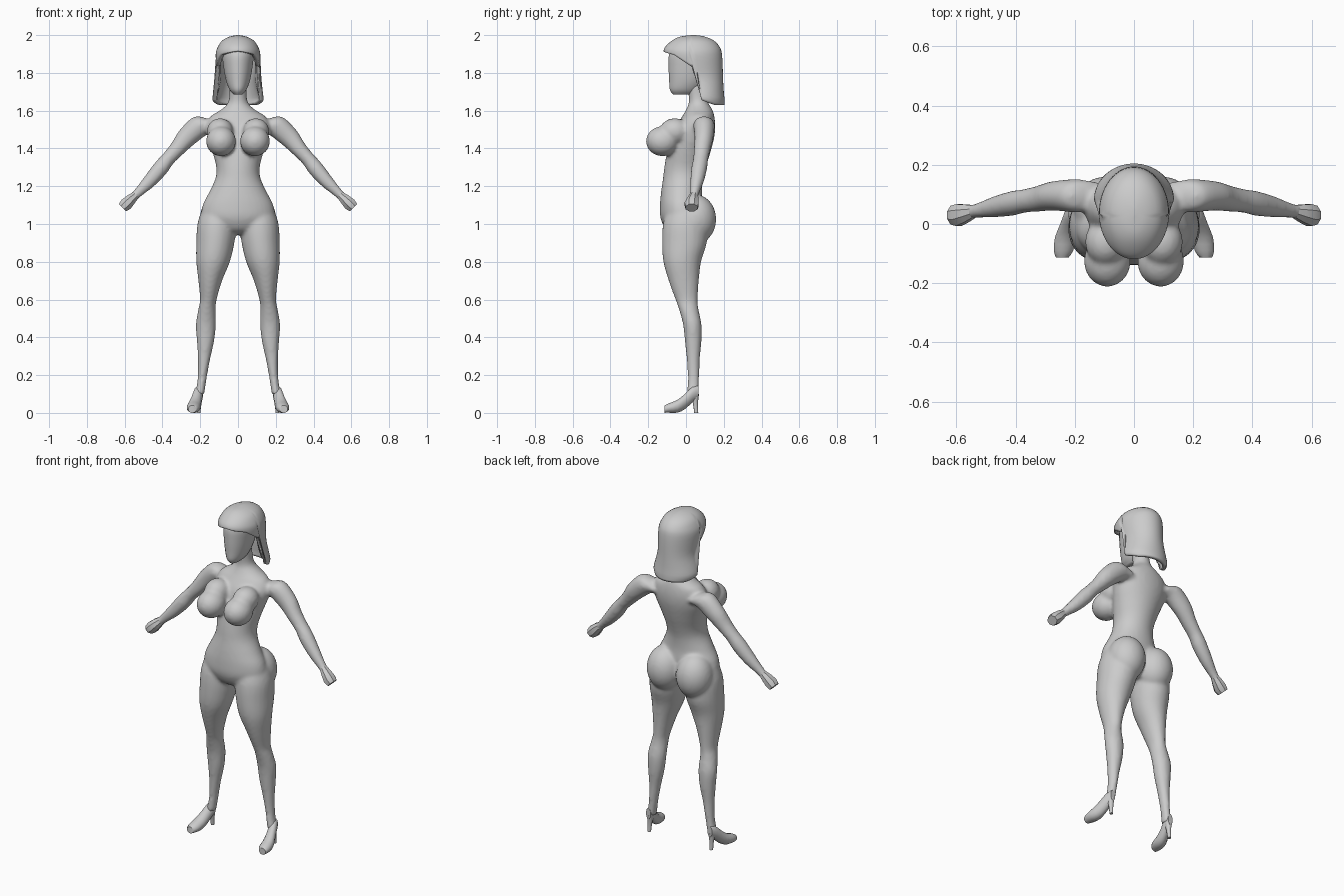
import bpy, bmesh, math
from mathutils import Vector

if "Cube" in bpy.data.objects:
    bpy.data.objects.remove(bpy.data.objects["Cube"])

X, Y, Z = Vector((1, 0, 0)), Vector((0, 1, 0)), Vector((0, 0, 1))

grey = bpy.data.materials.new("plain grey")
grey.diffuse_color = (0.6, 0.6, 0.6, 1)
grey.use_nodes = True
grey.node_tree.nodes["Principled BSDF"].inputs["Base Color"].default_value = grey.diffuse_color


def spline(rows, t):
    """Catmull-Rom sample of a list of number rows."""
    i = min(int(t), len(rows) - 2)
    f = t - i
    p = [rows[min(max(i + k, 0), len(rows) - 1)] for k in (-1, 0, 1, 2)]
    return [0.5 * (2 * b + (c - a) * f + (2 * a - 5 * b + 4 * c - d) * f * f
                   + (3 * b - a - 3 * c + d) * f ** 3) for a, b, c, d in zip(*p)]


def finish(name, bm, angle=50):
    bmesh.ops.recalc_face_normals(bm, faces=bm.faces)
    me = bpy.data.meshes.new(name)
    bm.to_mesh(me)
    bm.free()
    ob = bpy.data.objects.new(name, me)
    bpy.context.collection.objects.link(ob)
    me.materials.append(grey)
    bpy.ops.object.select_all(action='DESELECT')
    ob.select_set(True)
    bpy.context.view_layer.objects.active = ob
    bpy.ops.object.shade_smooth_by_angle(angle=math.radians(angle))
    return ob


def loft(name, rings, u=X, v=Y, n=24, steps=4, side=1, angle=50):
    """Closed tube through rings of (x, y, z, radius along u, radius along v)."""
    bm = bmesh.new()
    count = (len(rings) - 1) * steps
    prev = None
    for k in range(count + 1):
        x, y, z, a, b = spline(rings, k / steps)
        loop = []
        for j in range(n):
            w = 2 * math.pi * (j + 0.5) / n
            p = Vector((x, y, z)) + u * a * math.cos(w) + v * b * math.sin(w)
            loop.append(bm.verts.new((p.x * side, p.y, p.z)))
        if prev:
            for j in range(n):
                m = (j + 1) % n
                bm.faces.new((prev[j], prev[m], loop[m], loop[j]))
        if k in (0, count):
            bm.faces.new(loop)
        prev = loop
    return finish(name, bm, angle)


def upright(rows):
    """(centre x, front y, back y, z, half width) -> loft rings."""
    return [(cx, (f + b) / 2, z, hw, (b - f) / 2) for cx, f, b, z, hw in rows]


def ball(name, centre, radii):
    bm = bmesh.new()
    bmesh.ops.create_uvsphere(bm, u_segments=32, v_segments=20, radius=1)
    for w in bm.verts:
        w.co = Vector(c + r * q for c, r, q in zip(centre, radii, w.co))
    return finish(name, bm)


# Torso from the neck to the crotch
parts = [loft("body", upright([
    (0, .005, .10, 1.74, .046), (0, .015, .115, 1.65, .05), (0, .0, .14, 1.605, .09),
    (0, -.02, .15, 1.57, .145), (0, -.05, .155, 1.52, .168), (0, -.07, .15, 1.46, .16),
    (0, -.10, .13, 1.38, .135), (0, -.115, .105, 1.30, .115), (0, -.122, .09, 1.24, .12),
    (0, -.132, .085, 1.17, .152), (0, -.138, .09, 1.10, .187), (0, -.135, .09, 1.03, .19),
    (0, -.105, .07, .97, .13), (0, -.06, .05, .945, .05)]), n=32)]

ARM_UP = Vector((.70, 0, .72))
for s in (1, -1):
    # Legs, arms and rounded masses that merge into the body
    parts.append(loft("leg", upright([
        (.10, -.10, .09, 1.08, .09), (.112, -.122, .11, 1.0, .103), (.12, -.127, .11, .9, .101),
        (.132, -.12, .08, .8, .089), (.147, -.092, .068, .7, .063), (.157, -.056, .062, .6, .044),
        (.164, -.038, .066, .55, .046), (.17, -.016, .082, .47, .053), (.172, -.006, .082, .38, .046),
        (.18, .004, .073, .28, .032), (.19, .010, .070, .18, .024), (.203, .004, .068, .10, .025)]),
        side=s))
    parts.append(loft("arm", [
        (.12, .095, 1.52, .045, .05), (.19, .095, 1.525, .056, .060), (.27, .095, 1.46, .050, .054),
        (.325, .085, 1.395, .044, .042), (.37, .078, 1.345, .040, .038), (.41, .07, 1.295, .042, .042),
        (.47, .058, 1.225, .036, .036), (.53, .045, 1.165, .025, .025), (.57, .04, 1.125, .023, .023)],
        u=Y, v=ARM_UP, side=s))
    parts.append(ball("breast", (s * .09, -.125, 1.438), (.079, .087, .079)))
    parts.append(ball("breast_top", (s * .095, -.06, 1.49), (.07, .08, .07)))
    parts.append(ball("buttock", (s * .098, .052, 1.025), (.105, .108, .13)))

    # Closed fist with a squared outline
    loft("fist", [(.54, .042, 1.155, .022, .022), (.565, .036, 1.132, .032, .030),
                  (.592, .030, 1.105, .040, .036), (.612, .030, 1.086, .034, .029)],
         u=Y, v=ARM_UP, n=8, steps=1, side=s, angle=35)

    # High-heeled shoe with a flat sole under the toes
    loft("shoe", [(.242, -.113, .020, .022, .020), (.238, -.09, .026, .034, .026),
                  (.232, -.045, .035, .036, .035), (.222, -.005, .061, .030, .042),
                  (.211, .035, .098, .026, .042), (.206, .066, .112, .016, .032)],
         u=X, v=Z, n=12, steps=2, side=s)
    loft("shoe_heel", [(.206, .045, .10, .021, .024), (.207, .050, .05, .013, .013),
                       (.208, .054, 0, .010, .011)], n=10, steps=2, side=s)

# Fuse the body into one smooth skin
bpy.ops.object.select_all(action='DESELECT')
for p in parts:
    p.select_set(True)
body = parts[0]
bpy.context.view_layer.objects.active = body
bpy.ops.object.join()
skin = body.modifiers.new("skin", 'REMESH')
skin.mode = 'VOXEL'
skin.voxel_size = 0.01
skin.use_smooth_shade = True
soft = body.modifiers.new("soften", 'SMOOTH')
soft.factor = 0.5
soft.iterations = 6

# Plain head with a blank face
loft("head", upright([
    (0, -.068, .04, 1.685, .022), (0, -.086, .07, 1.71, .045), (0, -.09, .11, 1.76, .064),
    (0, -.093, .14, 1.83, .077), (0, -.09, .15, 1.90, .082), (0, -.06, .13, 1.95, .06)]))

# Hair: dome with a brim at the front, falling to the shoulders at the sides and back
HAIR = [  # z, front y, back y, half width
    (2.0, .03, .05, .003), (1.992, -.03, .10, .045), (1.97, -.075, .15, .085),
    (1.935, -.112, .18, .108), (1.90, -.118, .19, .118), (1.84, -.10, .194, .115),
    (1.77, -.06, .196, .110), (1.70, -.05, .20, .128), (1.66, -.04, .204, .135),
    (1.63, -.03, .204, .122)]


def hair_end(w):
    """How far down the table a strand goes; w is 0 at the front, pi at the back."""
    d = math.degrees(w)
    if d < 50:
        return 3.6 + d / 50 * .5
    if d < 85:
        return 4.1 + (d - 50) / 35 * 1.1
    return min(9, 8.0 + (d - 85) / 40)


bm = bmesh.new()
cols, rows = 64, 20
grid = []
for j in range(cols):
    w = 2 * math.pi * j / cols
    end = hair_end(min(w, 2 * math.pi - w))
    strand = []
    for k in range(rows + 1):
        z, f, b, hw = spline(HAIR, end * k / rows)
        y = (f + b) / 2 - (b - f) / 2 * math.cos(w)
        strand.append(bm.verts.new((hw * math.sin(w), y, z)))
    grid.append(strand)
for j in range(cols):
    a, b = grid[j], grid[(j + 1) % cols]
    for k in range(rows):
        bm.faces.new((a[k], b[k], b[k + 1], a[k + 1]))
bm.faces.new([g[0] for g in grid])
hair = finish("hair", bm)
shell = hair.modifiers.new("thickness", 'SOLIDIFY')
shell.thickness = 0.022
shell.offset = -1
